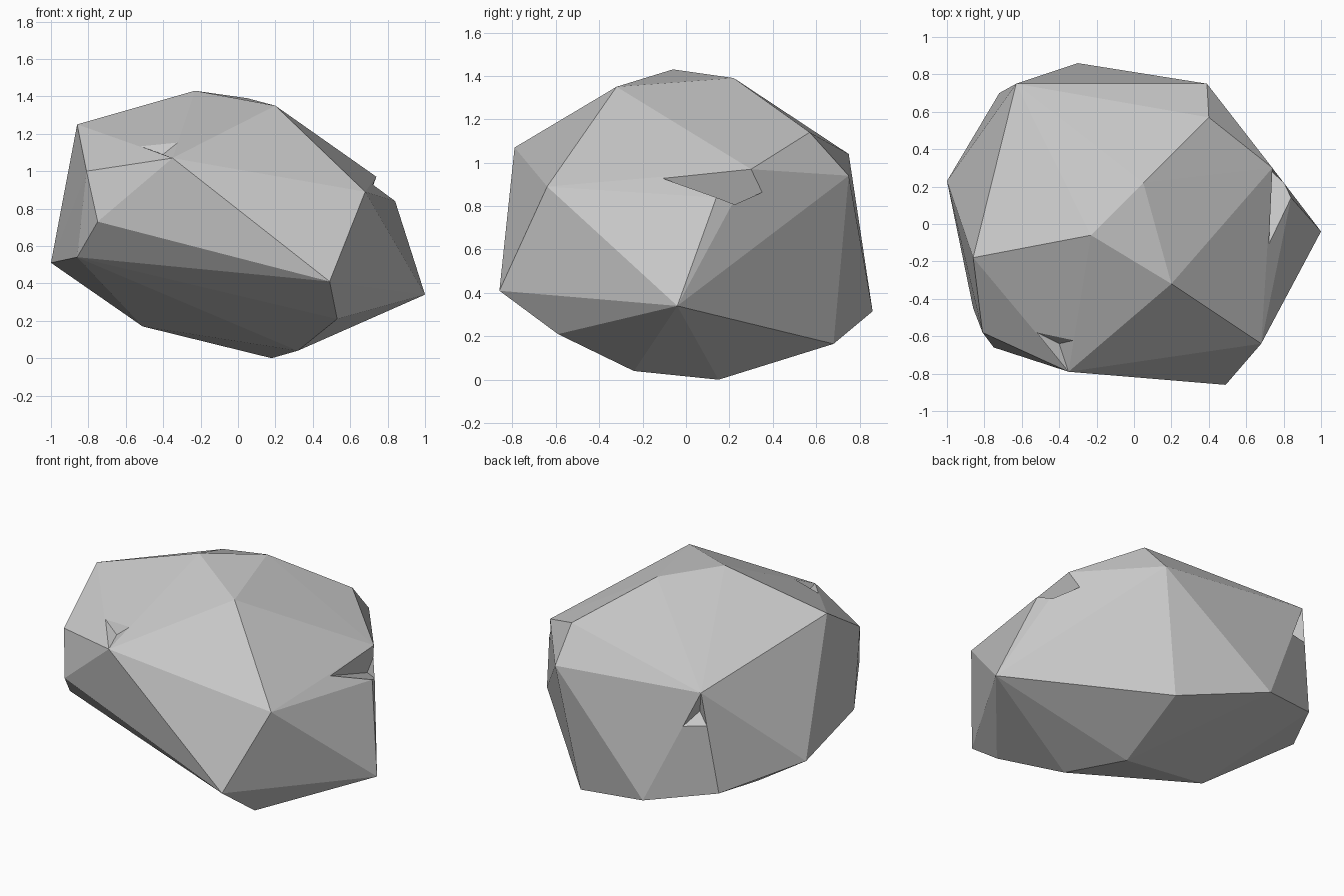
import bpy, bmesh
from mathutils import Vector

cube = bpy.data.objects.get("Cube")
if cube:
    bpy.data.objects.remove(cube, do_unlink=True)

stone = bpy.data.materials.new("stone grey")
stone.use_nodes = True
grey = (0.57, 0.57, 0.57, 1.0)
stone.diffuse_color = grey
stone.node_tree.nodes["Principled BSDF"].inputs["Base Color"].default_value = grey


def hull(name, points):
    """Flat-faced solid wrapped tightly around a handful of corners."""
    bm = bmesh.new()
    for p in points:
        bm.verts.new(p)
    bmesh.ops.convex_hull(bm, input=bm.verts[:])
    loose = [v for v in bm.verts if not v.link_faces]
    bmesh.ops.delete(bm, geom=loose, context='VERTS')
    bmesh.ops.recalc_face_normals(bm, faces=bm.faces[:])
    mesh = bpy.data.meshes.new(name)
    bm.to_mesh(mesh)
    bm.free()
    mesh.materials.append(stone)
    obj = bpy.data.objects.new(name, mesh)
    bpy.context.collection.objects.link(obj)
    return obj


def grow(points, origin, factor):
    return [origin + (p - origin) * factor for p in points]


def cut(target, points):
    """Chip a wedge out of the target."""
    cutter = hull("chip_cutter", points)
    cutter.hide_render = True
    mod = target.modifiers.new("chip", 'BOOLEAN')
    mod.operation = 'DIFFERENCE'
    mod.solver = 'EXACT'
    mod.object = cutter
    bpy.context.view_layer.objects.active = target
    bpy.ops.object.modifier_apply(modifier=mod.name)
    bpy.data.objects.remove(cutter, do_unlink=True)


# Named corners shared by the boulder and its chips
peak = Vector((-.23, -.06, 1.43))
front_tip = Vector((-.35, -.79, 1.07))
back_tip = Vector((-.63, .75, 1.04))
back_foot = Vector((-.30, .86, .315))
back_side = Vector((-.72, .70, .41))
ledge_top = Vector((.74, .30, .97))
ledge_low = Vector((.84, .14, .84))

crown = [peak, (.20, -.32, 1.35), (.05, .22, 1.39), (-.86, -.18, 1.25)]
shoulder = [front_tip, back_tip, ledge_top, ledge_low, (.68, -.64, .89),
            (.40, .57, 1.14), (.39, .75, .94), (-.81, -.58, 1.0)]
waist = [back_foot, back_side, (1.0, -.04, .34), (.49, -.86, .41),
         (-1.0, .23, .51), (-.75, -.66, .73), (-.86, -.45, .54)]
base = [(.53, -.59, .21), (.32, -.24, .04), (.18, .15, 0),
        (.26, .68, .165), (-.51, 0, .17)]

boulder = hull("boulder", crown + shoulder + waist + base)

# Large side notch, folded along its inner edge
fold = [Vector((.72, -.10, .925)), Vector((.66, .34, .76))]
middle = (fold[0] + fold[1]) / 2
cut(boulder, grow(fold, middle, 1.04) + grow([ledge_top, ledge_low], middle, 1.3))

# Small chip beside the front tip
pit = Vector((-.40, -.64, 1.09))
rim = [front_tip, Vector((-.54, -.57, 1.14)), front_tip.lerp(peak, .23)]
cut(boulder, [pit] + grow(rim, pit, 1.3))

# Small chip below the back tip
pit = Vector((-.58, .69, .89))
rim = [back_tip, back_tip.lerp(back_side, .33), back_tip.lerp(back_foot, .31)]
cut(boulder, [pit] + grow(rim, pit, 1.3))

for face in boulder.data.polygons:
    face.use_smooth = False
    face.material_index = 0
